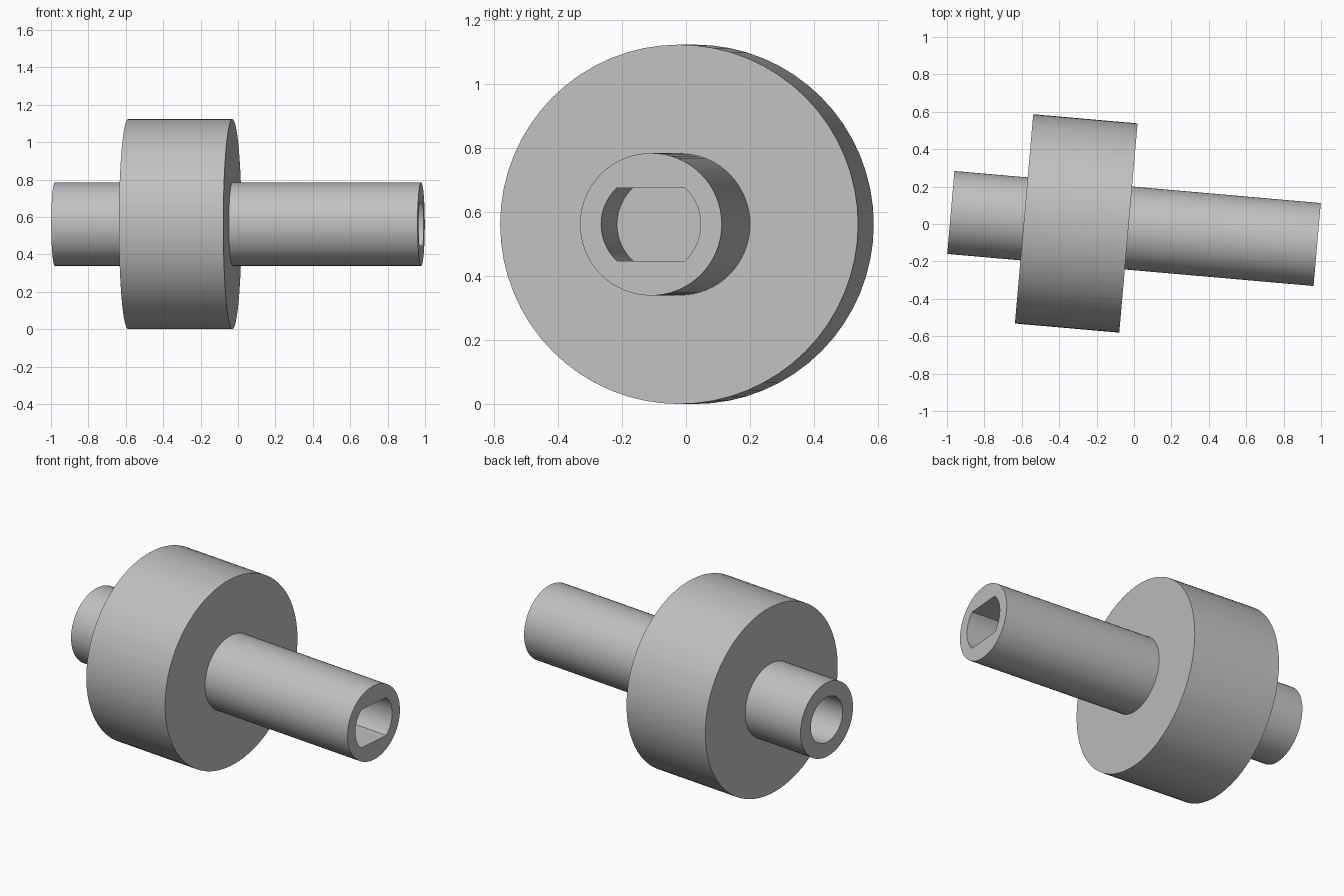
import bpy, bmesh, math
from mathutils import Vector, Matrix

if "Cube" in bpy.data.objects:
    bpy.data.objects.remove(bpy.data.objects["Cube"], do_unlink=True)

SEGMENTS = 64
HALF_LENGTH = 0.983
SHAFT_R, DISC_R, BORE_R = 0.2225, 0.5615, 0.135
DISC_BACK, DISC_FRONT = -0.59, -0.03
BORE_DEPTH = 0.55
SLOT_R, SLOT_HALF, SLOT_DEPTH = 0.156, 0.114, 0.57

steel = bpy.data.materials.new("plain grey")
steel.use_nodes = True
grey = (0.53, 0.53, 0.53, 1)
steel.diffuse_color = grey
steel.node_tree.nodes["Principled BSDF"].inputs["Base Color"].default_value = grey


def make_object(name, bm):
    bmesh.ops.recalc_face_normals(bm, faces=bm.faces)
    mesh = bpy.data.meshes.new(name)
    bm.to_mesh(mesh)
    bm.free()
    mesh.materials.append(steel)
    obj = bpy.data.objects.new(name, mesh)
    bpy.context.collection.objects.link(obj)
    return obj


# Shaft, disc and round back bore: one profile turned about the x axis
profile = [
    (-HALF_LENGTH + BORE_DEPTH, 0),
    (-HALF_LENGTH + BORE_DEPTH, BORE_R),
    (-HALF_LENGTH, BORE_R),
    (-HALF_LENGTH, SHAFT_R),
    (DISC_BACK, SHAFT_R),
    (DISC_BACK, DISC_R),
    (DISC_FRONT, DISC_R),
    (DISC_FRONT, SHAFT_R),
    (HALF_LENGTH, SHAFT_R),
    (HALF_LENGTH, 0),
]
bm = bmesh.new()
verts = [bm.verts.new((x, 0, r)) for x, r in profile]
edges = [bm.edges.new(pair) for pair in zip(verts, verts[1:])]
bmesh.ops.spin(bm, geom=verts + edges, cent=(0, 0, 0), axis=(1, 0, 0),
               angle=math.tau, steps=SEGMENTS, use_duplicate=False)
bmesh.ops.remove_doubles(bm, verts=bm.verts, dist=0.0001)
body = make_object("shaft_with_disc", bm)

# Socket cutter: a circle with two flat sides, top and bottom
limit = math.asin(SLOT_HALF / SLOT_R)
steps = 16
arc = [-limit + 2 * limit * i / steps for i in range(steps + 1)]
angles = arc + [a + math.pi for a in arc]
bm = bmesh.new()
ring = [bm.verts.new((HALF_LENGTH - SLOT_DEPTH, SLOT_R * math.cos(a), SLOT_R * math.sin(a)))
        for a in angles]
floor = bm.faces.new(ring)
extruded = bmesh.ops.extrude_face_region(bm, geom=[floor], use_keep_orig=True)
top = [v for v in extruded["geom"] if isinstance(v, bmesh.types.BMVert)]
bmesh.ops.translate(bm, verts=top, vec=Vector((SLOT_DEPTH + 0.1, 0, 0)))
cutter = make_object("socket_cutter", bm)
cutter.hide_render = True

# Cut the socket, then drop the cutter
cut = body.modifiers.new("socket", "BOOLEAN")
cut.operation = "DIFFERENCE"
cut.solver = "EXACT"
cut.object = cutter
bpy.ops.object.select_all(action="DESELECT")
body.select_set(True)
bpy.context.view_layer.objects.active = body
bpy.ops.object.modifier_apply(modifier=cut.name)
bpy.data.objects.remove(cutter, do_unlink=True)

# Turn slightly about the vertical and stand on the ground
body.data.transform(Matrix.Translation((0, -0.024, DISC_R))
                    @ Matrix.Rotation(math.radians(-5), 4, "Z"))
bpy.ops.object.shade_smooth_by_angle(angle=math.radians(30))
